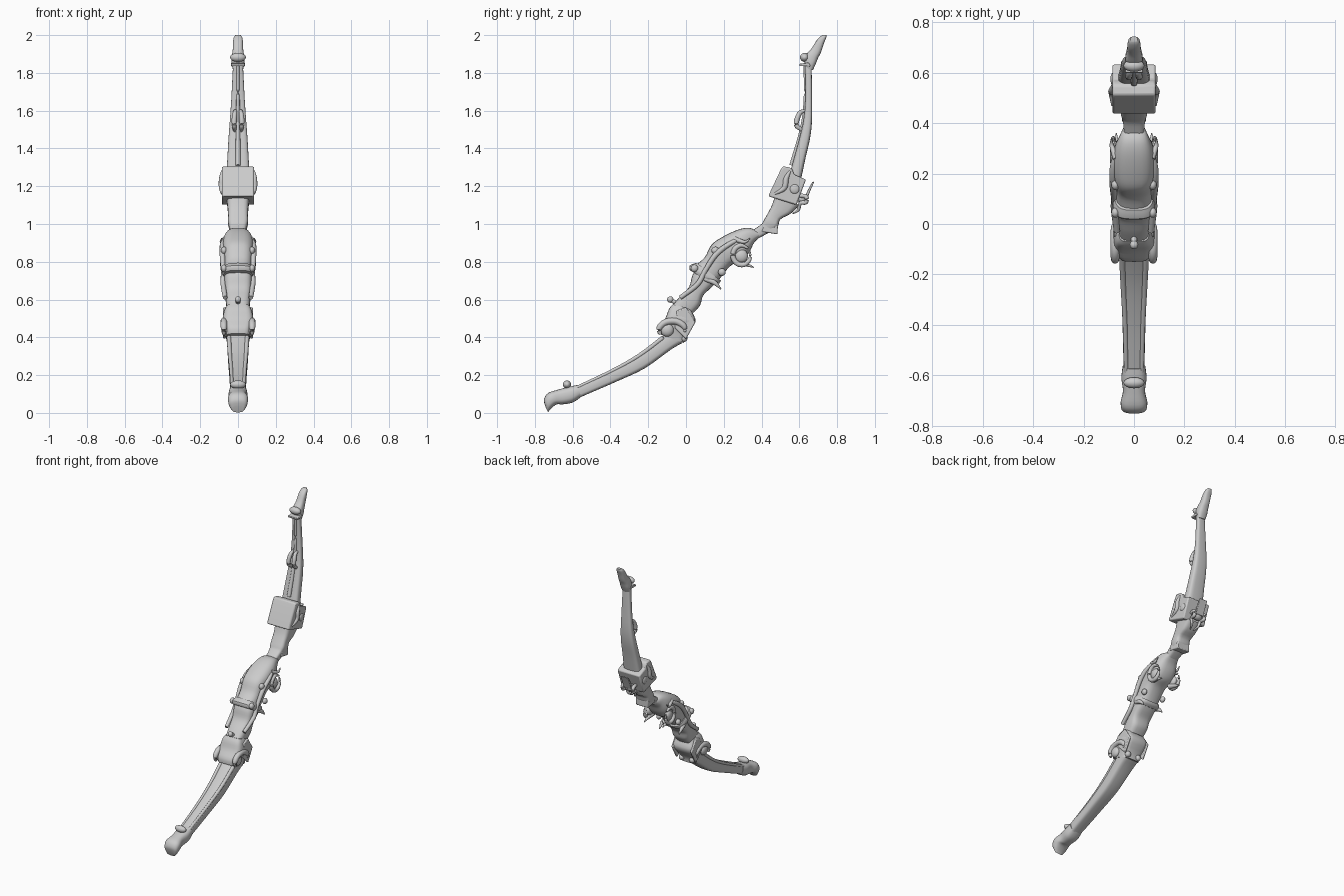
import bpy, bmesh, math
from mathutils import Vector


def finish(bm, name, angle=35, bevel=0):
    bmesh.ops.recalc_face_normals(bm, faces=bm.faces)
    me = bpy.data.meshes.new(name)
    bm.to_mesh(me)
    bm.free()
    ob = bpy.data.objects.new(name, me)
    bpy.context.collection.objects.link(ob)
    bpy.ops.object.select_all(action='DESELECT')
    ob.select_set(True)
    bpy.context.view_layer.objects.active = ob
    bpy.ops.object.shade_smooth_by_angle(angle=math.radians(angle))
    if bevel:
        m = ob.modifiers.new("bevel", 'BEVEL')
        m.width, m.segments = bevel, 2
    return ob


def smooth_path(rows, steps):
    """Catmull-Rom interpolation of equal-length tuples."""
    out = []
    for i in range(len(rows) - 1):
        a, b, c, d = (rows[max(i - 1, 0)], rows[i], rows[i + 1], rows[min(i + 2, len(rows) - 1)])
        for s in range(steps):
            t = s / steps
            out.append([.5 * (2*q + (r-p)*t + (2*p-5*q+4*r-v)*t*t + (3*q-p-3*r+v)*t**3)
                        for p, q, r, v in zip(a, b, c, d)])
    return out + [list(rows[-1])]


def loft(name, rows, power=.6, steps=4, sides=24, angle=35):
    """Rows: front edge y,z / back edge y,z / half width."""
    bm, rings = bmesh.new(), []
    for uy, uz, ly, lz, w in smooth_path(rows, steps):
        mid, half = Vector((0, uy+ly, uz+lz)) / 2, Vector((0, uy-ly, uz-lz)) / 2
        ring = []
        for k in range(sides):
            t = 2 * math.pi * k / sides
            c, s = math.cos(t), math.sin(t)
            x = math.copysign(abs(c) ** power, c) * w
            ring.append(bm.verts.new(mid + half * math.copysign(abs(s) ** power, s) + Vector((x, 0, 0))))
        rings.append(ring)
    for a, b in zip(rings, rings[1:]):
        for k in range(sides):
            bm.faces.new((a[k], a[k-1], b[k-1], b[k]))
    bm.faces.new(rings[0])
    bm.faces.new(rings[-1])
    return finish(bm, name, angle)


def prism(name, outline, w, x=0, bevel=.006):
    """Side outline (y,z) extruded across x."""
    bm = bmesh.new()
    a = [bm.verts.new((x-w, y, z)) for y, z in outline]
    b = [bm.verts.new((x+w, y, z)) for y, z in outline]
    bm.faces.new(a)
    bm.faces.new(b)
    for i in range(len(a)):
        bm.faces.new((a[i], a[i-1], b[i-1], b[i]))
    return finish(bm, name, 35, bevel)


def tube(name, pts, radii, steps=5, sides=10):
    """Tapered round bar through x,y,z points."""
    rows = [tuple(p) + (r,) for p, r in zip(pts, radii)]
    path = smooth_path(rows, steps)
    bm, rings = bmesh.new(), []
    for i, row in enumerate(path):
        p = Vector(row[:3])
        d = Vector(path[min(i+1, len(path)-1)][:3]) - Vector(path[max(i-1, 0)][:3])
        q = d.to_track_quat('Z', 'Y')
        rings.append([bm.verts.new(p + q @ Vector((math.cos(t), math.sin(t), 0)) * max(row[3], .001))
                      for t in (2*math.pi*k/sides for k in range(sides))])
    for a, b in zip(rings, rings[1:]):
        for k in range(sides):
            bm.faces.new((a[k], a[k-1], b[k-1], b[k]))
    bm.faces.new(rings[0])
    bm.faces.new(rings[-1])
    return finish(bm, name, 60)


def ball(name, x, y, z, r, sx=1):
    bm = bmesh.new()
    bmesh.ops.create_uvsphere(bm, u_segments=16, v_segments=10, radius=r)
    for v in bm.verts:
        v.co = Vector((v.co.x * sx + x, v.co.y + y, v.co.z + z))
    return finish(bm, name, 80)


# lower limb with its flared tip
loft("lower_limb", [(-.62, .125, -.60, .065, .038), (-.55, .155, -.52, .10, .042), (-.40, .225, -.37, .165, .046),
                    (-.25, .31, -.22, .235, .052), (-.13, .40, -.08, .335, .058), (-.09, .44, -.02, .37, .06)], .5)
loft("lower_tip", [(-.745, .035, -.73, .003, .032), (-.752, .07, -.715, .022, .048), (-.73, .105, -.685, .045, .053),
                   (-.67, .125, -.655, .045, .044), (-.62, .138, -.60, .055, .05), (-.575, .148, -.555, .085, .045)], .75)
ball("lower_nock_bar", 0, -.63, .15, .022, 1.9)
ball("lower_nock_post", 0, -.625, .125, .02)
for s in (-1, 1):
    tube("lower_limb_rail", [(s*.03, -.62, .115), (s*.035, -.4, .218), (s*.042, -.25, .302), (s*.048, -.12, .40)],
         [.009, .01, .011, .012])

# lower socket
loft("lower_socket", [(-.15, .42, -.01, .37, .062), (-.145, .455, .0, .41, .068), (-.11, .50, .05, .48, .082),
                      (-.09, .55, .035, .53, .072), (-.07, .575, .03, .55, .06)], .45, 3)
for s in (-1, 1):
    # curled lobe on the socket side
    tube("socket_curl", [(s*.075, -.055 + .01*k - .052*math.cos(k*.9-.8)-.045, .445 + .042*math.sin(k*.9-.8))
                         for k in range(6)], [.008, .016, .018, .018, .016, .006])
    ball("socket_lobe", s*.066, -.10, .44, .036, .6)
    prism("socket_side_plate", [(-.06, .45), (-.05, .54), (0, .56), (.05, .48), (0, .39)], .008, s*.072)
    ball("socket_rear_stud", s*.04, -.012, .395, .02)
ball("front_stud", 0, -.083, .60, .017)
tube("front_stud_stem", [(0, -.085, .60), (0, -.03, .57)], [.011, .013], 1)

# sculpted grip
loft("lower_grip", [(-.075, .565, .04, .53, .06), (-.035, .612, .075, .57, .065), (.015, .665, .09, .62, .068),
                    (.035, .73, .13, .66, .072), (.065, .775, .16, .69, .074)], .6)
loft("grip_shell", [(.055, .785, .165, .69, .072), (.10, .825, .205, .745, .073), (.135, .89, .245, .785, .078),
                    (.19, .93, .30, .81, .084), (.27, .968, .335, .85, .076), (.33, .98, .36, .90, .058),
                    (.375, .965, .39, .93, .042)], .72)
loft("grip_collar", [(.02, .755, .155, .675, .078), (.02, .78, .175, .685, .085), (.055, .795, .185, .70, .076)], .6, 3)

# side ornaments of the grip
for s in (-1, 1):
    tube("grip_side_strap", [(s*.068, -.03, .61), (s*.078, .06, .68), (s*.078, .10, .75), (s*.082, .16, .84),
                             (s*.08, .24, .90), (s*.05, .33, .94)], [.012, .014, .013, .015, .013, .006])
    tube("grip_swirl", [(s*.082, .295 + .047*math.cos(k*.85+.8), .835 + .052*math.sin(k*.85+.8)) for k in range(8)],
         [.006, .012, .014, .014, .014, .013, .01, .004])
    ball("swirl_core", s*.07, .292, .83, .036, .55)
    tube("grip_rear_thorn", [(s*.065, .27, .80), (s*.07, .32, .785), (s*.07, .36, .77)], [.018, .011, .002])
    tube("grip_lower_thorn", [(s*.065, .10, .71), (s*.075, .15, .69), (s*.074, .185, .655)], [.014, .013, .003])
    tube("grip_upper_thorn", [(s*.07, .26, .92), (s*.088, .31, .905), (s*.088, .34, .925)], [.014, .009, .002])
    for y, z in ((.045, .765), (.155, .86), (.19, .745)):
        ball("grip_side_bump", s*.074, y, z, .02, .8)

# neck between grip and block
loft("neck", [(.355, .968, .385, .925, .04), (.40, 1.0, .44, .955, .045), (.415, 1.025, .485, .985, .053),
              (.435, 1.06, .50, 1.025, .052), (.455, 1.10, .555, 1.055, .055), (.475, 1.16, .60, 1.10, .06)], .5, 3)
prism("neck_rear_fin", [(.40, .96), (.485, .945), (.487, 1.03), (.44, 1.04)], .047)

# large block with side bosses
prism("block", [(.435, 1.147), (.50, 1.285), (.512, 1.305), (.55, 1.30), (.565, 1.285), (.572, 1.262),
                (.635, 1.235), (.585, 1.10)], .086, 0, .008)
for s in (-1, 1):
    tube("block_side_rib", [(s*.084, .47, 1.16), (s*.087, .52, 1.19), (s*.087, .53, 1.24), (s*.084, .55, 1.28)],
         [.006, .014, .014, .006])
    ball("block_side_boss", s*.083, .575, 1.185, .026, .4)

# rear hook assembly
prism("rear_blade", [(.625, 1.135), (.64, 1.13), (.66, 1.18), (.68, 1.225), (.668, 1.222), (.645, 1.18)], .03, 0, .003)
for s in (-1, 1):
    tube("rear_hook", [(s*.035, .60, 1.15), (s*.04, .635, 1.145), (s*.04, .635, 1.115), (s*.035, .605, 1.11),
                       (s*.025, .595, 1.075), (s*.012, .565, 1.055)], [.011, .012, .012, .01, .008, .003])
ball("rear_knob", 0, .615, 1.13, .024, 1.6)

# upper limb with ridge and loop
loft("upper_limb", [(.55, 1.27, .61, 1.24, .062), (.575, 1.36, .632, 1.345, .056), (.602, 1.46, .657, 1.455, .05),
                    (.622, 1.55, .667, 1.55, .043), (.632, 1.67, .667, 1.67, .035), (.63, 1.85, .665, 1.85, .026)], .55)
tube("upper_limb_ridge", [(0, .56, 1.31), (0, .603, 1.46), (0, .624, 1.56), (0, .632, 1.68), (0, .63, 1.84)],
     [.014, .012, .011, .009, .008])
for s in (-1, 1):
    tube("limb_loop", [(s*.014, .63, 1.60), (s*.016, .605, 1.59), (s*.02, .588, 1.555), (s*.02, .586, 1.52),
                       (s*.018, .61, 1.50), (s*.016, .63, 1.475)], [.008, .012, .014, .013, .01, .006])

# upper tip
loft("upper_tip", [(.636, 1.82, .672, 1.815, .027), (.628, 1.85, .688, 1.85, .034), (.632, 1.89, .70, 1.88, .033),
                   (.665, 1.93, .715, 1.91, .028), (.69, 1.97, .73, 1.955, .026), (.71, 1.992, .742, 1.985, .022),
                   (.722, 2.0, .744, 2.0, .014)], .75)
ball("upper_nock_bar", 0, .628, 1.882, .024, 1.75)
prism("upper_nock_plate", [(.60, 1.836), (.60, 1.848), (.65, 1.855), (.66, 1.835)], .036, 0, .003)
